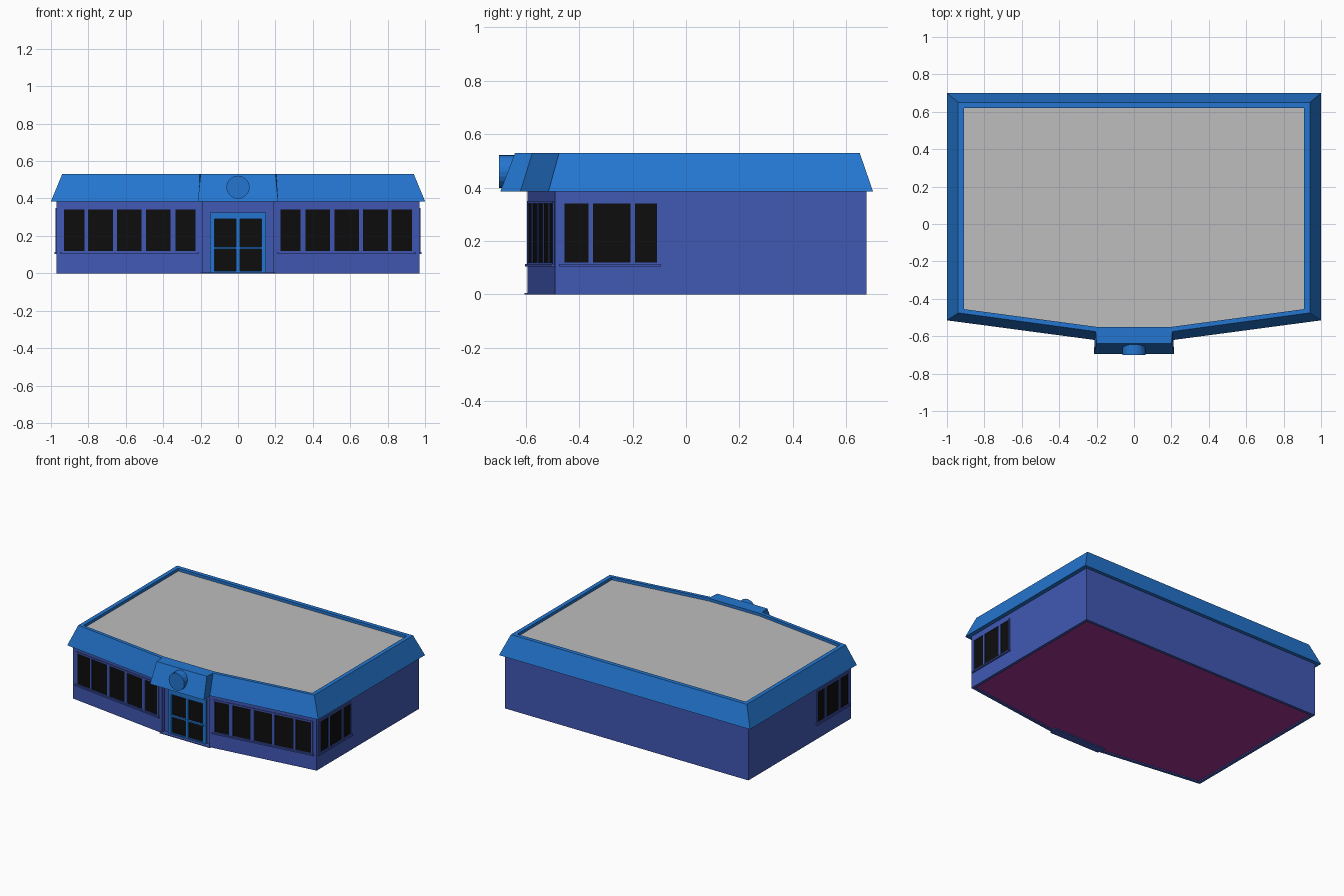
import bpy
import bmesh
import math
from mathutils import Matrix

cube = bpy.data.objects.get("Cube")
if cube:
    bpy.data.objects.remove(cube, do_unlink=True)


def make_material(name, srgb):
    color = [((c / 255 + 0.055) / 1.055) ** 2.4 for c in srgb] + [1]
    mat = bpy.data.materials.new(name)
    mat.use_nodes = True
    mat.diffuse_color = color
    bsdf = next(n for n in mat.node_tree.nodes if n.type == "BSDF_PRINCIPLED")
    bsdf.inputs["Base Color"].default_value = color
    return mat


WALL = make_material("indigo wall", (65, 88, 180))
TRIM = make_material("bright blue trim", (36, 118, 208))
DECK = make_material("grey roof deck", (190, 190, 190))
GLASS = make_material("black glass", (13, 13, 13))
FLOOR = make_material("magenta floor", (162, 50, 148))


def finish(name, bm, mats):
    bmesh.ops.recalc_face_normals(bm, faces=bm.faces[:])
    mesh = bpy.data.meshes.new(name)
    bm.to_mesh(mesh)
    bm.free()
    for mat in mats:
        mesh.materials.append(mat)
    obj = bpy.data.objects.new(name, mesh)
    bpy.context.collection.objects.link(obj)
    return obj


def loft(name, levels, mats):
    """Bridge mirrored outlines; the last one is capped with the second material."""
    bm = bmesh.new()
    rings = []
    for half, z in levels:
        outline = half + [(-x, y) for x, y in reversed(half)]
        rings.append([bm.verts.new((x, y, z)) for x, y in outline])
    for low, high in zip(rings, rings[1:]):
        for i in range(len(low)):
            j = (i + 1) % len(low)
            bm.faces.new((low[i], low[j], high[j], high[i]))
    bm.faces.new(rings[0])
    bm.faces.new(rings[-1]).material_index = 1
    return finish(name, bm, mats)


def box(bm, place, u, d, z, index=0):
    """Box over ranges u, d, z, mapped into the model by place(u, d, z)."""
    verts = bmesh.ops.create_cube(bm, size=1)["verts"]
    for v in verts:
        a, b, c = (v.co[k] + 0.5 for k in range(3))
        v.co = place(u[0] + a * (u[1] - u[0]),
                     d[0] + b * (d[1] - d[0]),
                     z[0] + c * (z[1] - z[0]))
    for f in {f for v in verts for f in v.link_faces}:
        f.material_index = index


# Walls: outer shell, lower rim and recessed floor
outer = [(0.19, -0.565), (0.19, -0.594), (0.97, -0.49), (0.97, 0.675)]
inner = [(0.21, -0.545), (0.21, -0.571), (0.95, -0.472), (0.95, 0.655)]
loft("walls", [(outer, 0.39), (outer, 0), (inner, 0), (inner, 0.008)], [WALL, FLOOR])

# Roof: sloped fascia with entrance bay, flat parapet and sunken deck
eave = [(0.215, -0.695), (0.21, -0.62), (1.0, -0.515), (1.0, 0.70)]
ridge = [(0.2, -0.64), (0.205, -0.575), (0.94, -0.475), (0.94, 0.65)]
parapet = [(0.12, -0.55), (0.2, -0.55), (0.91, -0.455), (0.91, 0.62)]
loft("roof", [(eave, 0.385), (ridge, 0.53), (parapet, 0.53), (parapet, 0.51)], [TRIM, DECK])


# Windows: glass plates between frame bars, with a sill below
def window(name, place, span, panes):
    bm = bmesh.new()
    bottom, top = 0.12, 0.34
    box(bm, place, (span[0] + 0.004, span[1] - 0.004), (-0.004, 0.001), (bottom, top), 1)
    edges = [span[0]] + [e for pane in panes for e in pane] + [span[1]]
    for a, b in zip(edges[::2], edges[1::2]):
        box(bm, place, (a, b), (-0.005, 0.005), (bottom, top))
    box(bm, place, span, (-0.005, 0.005), (top, 0.35))
    box(bm, place, span, (-0.005, 0.005), (0.11, bottom))
    box(bm, place, (span[0] - 0.007, span[1] + 0.007), (-0.005, 0.012), (0.104, 0.114))
    finish(name, bm, [WALL, GLASS])


front_panes = [(0.228, 0.335), (0.36, 0.492), (0.517, 0.648), (0.667, 0.803), (0.82, 0.93)]
side_panes = [(-0.455, -0.365), (-0.348, -0.208), (-0.19, -0.108)]
for side, s in (("left", 1), ("right", -1)):
    window(side + "_front_window",
           lambda u, d, z: (s * u, -0.594 + (u - 0.19) * 0.104 / 0.78 - d, z),
           (0.217, 0.942), front_panes)
    window(side + "_side_window", lambda u, d, z: (s * (0.97 + d), u, z),
           (-0.468, -0.1), side_panes)


# Entrance door: frame, mullion and crossbar around a glass plate
def at_door(u, d, z):
    return (u, -0.565 - d, z)


door = bmesh.new()
box(door, at_door, (-0.13, 0.13), (-0.003, 0.004), (0.006, 0.295), 1)
for a, b in ((-0.15, -0.125), (-0.01, 0.01), (0.125, 0.15)):
    box(door, at_door, (a, b), (-0.003, 0.016), (0, 0.29))
box(door, at_door, (-0.15, 0.15), (-0.003, 0.016), (0.29, 0.325))
box(door, at_door, (-0.125, 0.125), (-0.003, 0.016), (0.004, 0.012))
box(door, at_door, (-0.135, 0.135), (0, 0.02), (0.13, 0.141))
finish("entrance_door", door, [TRIM, GLASS])

# Doorstep
step = bmesh.new()
box(step, at_door, (-0.2, 0.2), (-0.01, 0.04), (0, 0.005))
finish("doorstep", step, [WALL])

# Round boss on the entrance bay
boss = bmesh.new()
turn = Matrix.Translation((0, -0.65, 0.46)) @ Matrix.Rotation(math.pi / 2, 4, "X")
bmesh.ops.create_cone(boss, cap_ends=True, segments=20, radius1=0.062, radius2=0.062,
                      depth=0.1, matrix=turn)
finish("round_boss", boss, [TRIM])
